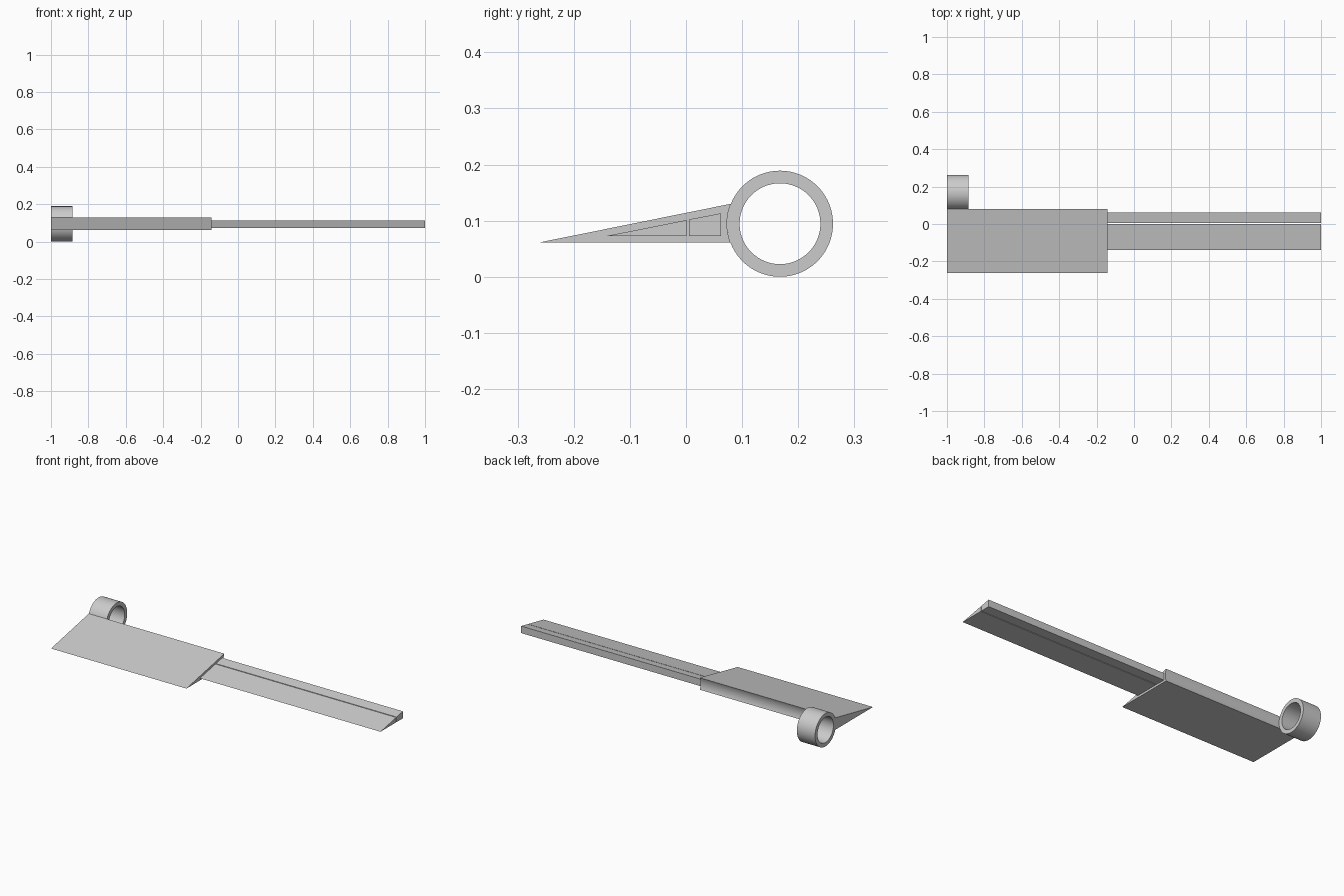
import bpy, bmesh
from math import pi, sin, cos, asin, radians

cube = bpy.data.objects.get("Cube")
if cube:
    bpy.data.objects.remove(cube, do_unlink=True)

grey = bpy.data.materials.new("light_grey")
grey.use_nodes = True
grey.diffuse_color = (0.6, 0.6, 0.6, 1)
bsdf = next(n for n in grey.node_tree.nodes if n.type == 'BSDF_PRINCIPLED')
bsdf.inputs["Base Color"].default_value = (0.6, 0.6, 0.6, 1)

# Shared ring axis and radii
CY, CZ, R_OUT, R_IN = 0.1675, 0.0945, 0.0945, 0.072
BOTTOM, TOP = 0.061, 0.13


def finish(name, bm):
    bmesh.ops.recalc_face_normals(bm, faces=bm.faces)
    mesh = bpy.data.meshes.new(name)
    bm.to_mesh(mesh)
    bm.free()
    mesh.materials.append(grey)
    obj = bpy.data.objects.new(name, mesh)
    bpy.context.collection.objects.link(obj)
    bpy.ops.object.select_all(action='DESELECT')
    obj.select_set(True)
    bpy.context.view_layer.objects.active = obj
    bpy.ops.object.shade_smooth_by_angle(angle=radians(30))
    return obj


def extrude_profile(name, points, x0, x1):
    """Extrude a closed (y, z) profile along x."""
    bm = bmesh.new()
    face = bm.faces.new([bm.verts.new((x0, y, z)) for y, z in points])
    result = bmesh.ops.extrude_face_region(bm, geom=[face])
    verts = [g for g in result["geom"] if isinstance(g, bmesh.types.BMVert)]
    bmesh.ops.translate(bm, verts=verts, vec=(x1 - x0, 0, 0))
    return finish(name, bm)


# Wide wedge with a concave rear face that seats against the ring
a0 = pi - asin((BOTTOM - CZ) / R_OUT)
a1 = pi - asin((TOP - CZ) / R_OUT)
steps = 12
arc = [(CY + R_OUT * cos(a), CZ + R_OUT * sin(a))
       for a in (a0 + (a1 - a0) * i / steps for i in range(steps + 1))]
extrude_profile("wide_blade", [(-0.262, BOTTOM)] + arc, -1, -0.143)

# Narrow extension in two strips with a thin gap
extrude_profile("extension_wedge",
                [(-0.14, 0.073), (0.001, 0.073), (0.001, 0.101)], -0.16, 1)
extrude_profile("extension_spar",
                [(0.005, 0.073), (0.062, 0.073), (0.062, 0.113), (0.005, 0.102)],
                -0.16, 1)

# Mounting ring: a rectangular section swept round its axis
bm = bmesh.new()
n = 96
loops = []
for i in range(n):
    a = 2 * pi * i / n
    loops.append([bm.verts.new((x, CY + r * cos(a), CZ + r * sin(a)))
                  for x, r in ((-1, R_OUT), (-0.885, R_OUT),
                               (-0.885, R_IN), (-1, R_IN))])
for i in range(n):
    p, q = loops[i], loops[(i + 1) % n]
    for j in range(4):
        k = (j + 1) % 4
        bm.faces.new((p[j], p[k], q[k], q[j]))
finish("mounting_ring", bm)
